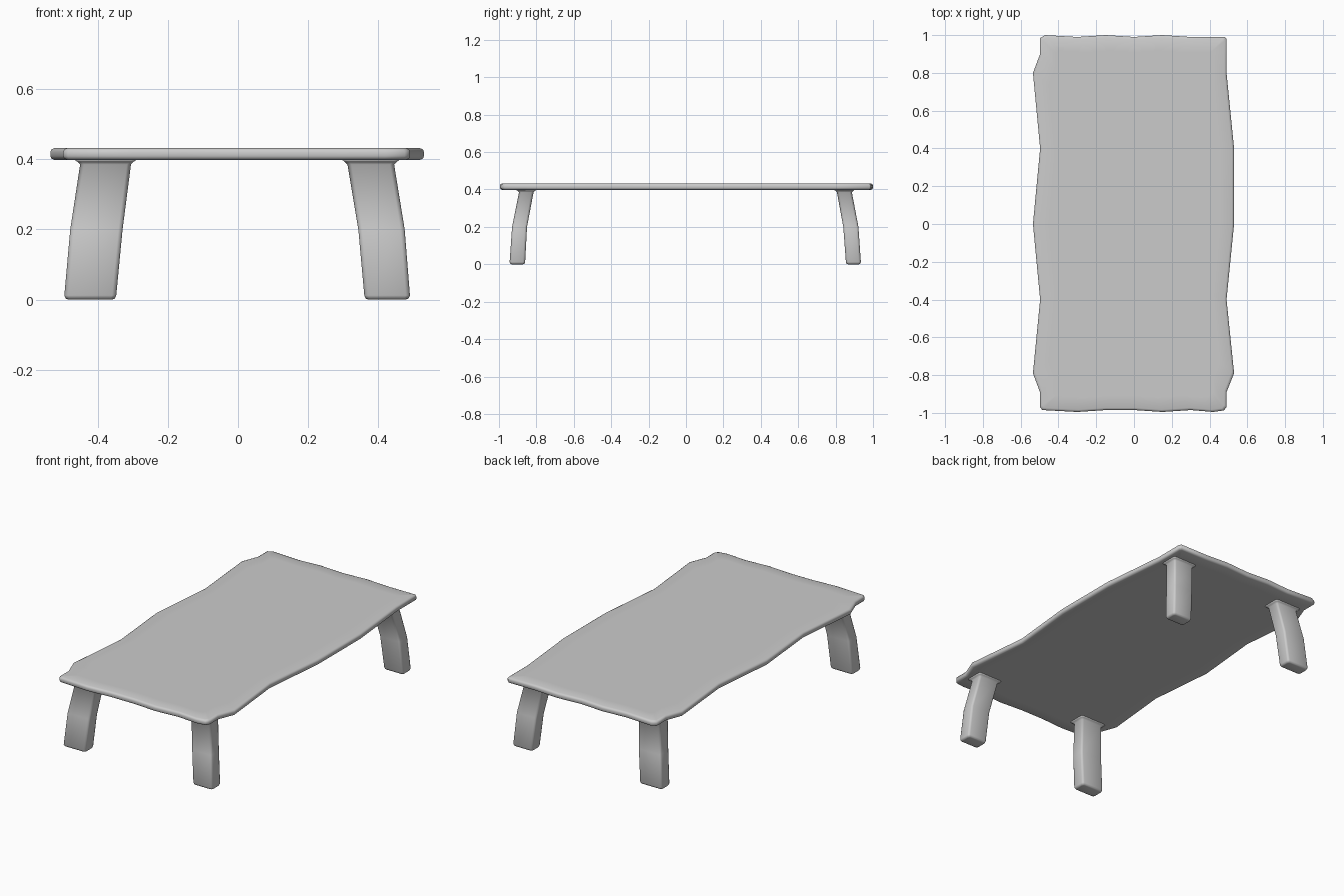
import bpy, bmesh

if "Cube" in bpy.data.objects:
    bpy.data.objects.remove(bpy.data.objects["Cube"])


def loft(name, rings):
    """Skin a stack of matching closed rings (bottom to top) and cap both ends."""
    bm = bmesh.new()
    rows = [[bm.verts.new(p) for p in ring] for ring in rings]
    n = len(rows[0])
    for a, b in zip(rows, rows[1:]):
        for i in range(n):
            j = (i + 1) % n
            bm.faces.new((a[i], a[j], b[j], b[i]))
    bm.faces.new(rows[0][::-1])
    bm.faces.new(rows[-1])
    bmesh.ops.recalc_face_normals(bm, faces=bm.faces)
    for f in bm.faces:
        f.smooth = True
    mesh = bpy.data.meshes.new(name)
    bm.to_mesh(mesh)
    bm.free()
    ob = bpy.data.objects.new(name, mesh)
    bpy.context.collection.objects.link(ob)
    return ob


# Wavy slab outline, counter-clockwise from the front left corner
outline = [
    (-0.485, -0.985), (-0.30, -0.995), (-0.15, -0.985), (0, -0.985),
    (0.15, -0.995), (0.30, -0.985), (0.42, -0.995), (0.475, -0.987),
    (0.49, -0.97), (0.49, -0.89), (0.53, -0.79), (0.49, -0.40),
    (0.53, 0), (0.53, 0.40), (0.49, 0.80), (0.49, 0.98),
    (0.48, 0.99), (0.30, 0.99), (0.15, 1.0), (0, 0.99),
    (-0.15, 1.0), (-0.30, 0.99), (-0.47, 1.0), (-0.497, 0.985),
    (-0.497, 0.90), (-0.535, 0.80), (-0.497, 0.40), (-0.535, 0),
    (-0.497, -0.40), (-0.535, -0.79), (-0.498, -0.89), (-0.498, -0.97),
]


def slab_ring(inset, z):
    return [(x * (1 - inset / 0.52), y * (1 - inset), z) for x, y in outline]


# Tabletop with rounded rim
loft("tabletop", [slab_ring(d, z) for d, z in (
    (0.08, 0.398), (0.012, 0.398), (0.003, 0.402), (0, 0.409),
    (0, 0.421), (0.003, 0.428), (0.012, 0.432), (0.08, 0.432))])


def leg_ring(x0, x1, y0, y1, z, grow):
    x0, x1, y0, y1 = x0 - grow, x1 + grow, y0 - grow, y1 + grow
    c, k = 0.012, 0.0035
    ring = []
    for cx, cy, sx, sy in ((x0, y0, 1, 1), (x1, y0, -1, 1),
                           (x1, y1, -1, -1), (x0, y1, 1, -1)):
        pts = [(cx, cy + sy * c), (cx + sx * k, cy + sy * k), (cx + sx * c, cy)]
        ring += pts if sx == sy else pts[::-1]
    return [(x, y, z) for x, y in ring]


# Side-specific leg widths and lean: x range at foot, knee and top
left = [(-0.495, -0.347), (-0.478, -0.329), (-0.450, -0.305)]
right = [(0.360, 0.490), (0.343, 0.475), (0.312, 0.445)]
# y range at foot, knee and top
front = [(-0.943, -0.860), (-0.930, -0.850), (-0.893, -0.815)]
back = [(0.855, 0.935), (0.841, 0.922), (0.807, 0.887)]

# Four splayed legs, chamfered at the foot and flared under the top
for yname, ys in (("front", front), ("back", back)):
    for xname, xs in (("left", left), ("right", right)):
        levels = [(0, 0, -0.012), (0, 0.003, -0.004), (0, 0.012, 0),
                  (1, 0.20, 0), (2, 0.385, 0), (2, 0.393, 0.008),
                  (2, 0.400, 0.018)]
        loft(f"{yname}_{xname}_leg",
             [leg_ring(*xs[i], *ys[i], z, g) for i, z, g in levels])
